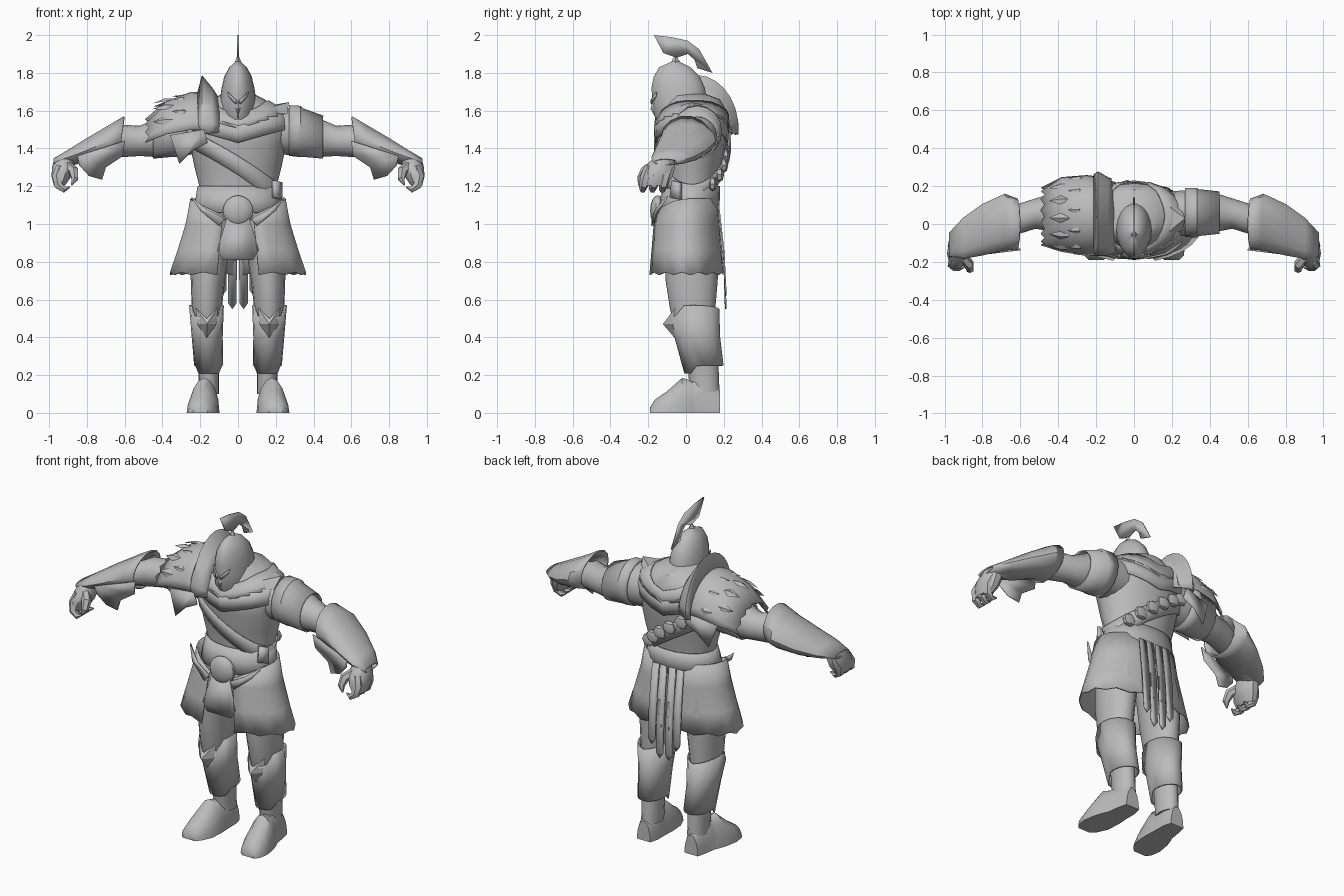
import bpy, bmesh, math
from mathutils import Vector

steel = bpy.data.materials.new("plain_grey")
steel.diffuse_color = (0.5, 0.5, 0.5, 1)


def finish(name, bm, thick=0, sx=1, smooth=38):
    """Turn a bmesh into an object, optionally flipped in x and thickened."""
    for v in bm.verts:
        v.co.x *= sx
    bmesh.ops.recalc_face_normals(bm, faces=bm.faces)
    me = bpy.data.meshes.new(name)
    bm.to_mesh(me)
    bm.free()
    me.materials.append(steel)
    ob = bpy.data.objects.new(name, me)
    bpy.context.collection.objects.link(ob)
    if thick:
        m = ob.modifiers.new("thickness", 'SOLIDIFY')
        m.thickness = thick
        m.offset = 0
    bpy.ops.object.select_all(action='DESELECT')
    ob.select_set(True)
    bpy.context.view_layer.objects.active = ob
    bpy.ops.object.shade_smooth_by_angle(angle=math.radians(smooth))


def tube(name, rings, axis='Z', n=16, arc=None, warp=None, thick=0, sx=1, rag=0):
    """Loft ellipses (t, u, v, ru, rv); open shell if arc or thick is given."""
    bm = bmesh.new()
    a0, a1 = arc or (0, 360)
    count = n + 1 if arc else n
    rows = []
    for k, (t, u, v, ru, rv) in enumerate(rings):
        row = []
        for i in range(count):
            a = math.radians(a0 + (a1 - a0) * i / n)
            p, q = u + ru * math.cos(a), v + rv * math.sin(a)
            s = t + (rag * (i % 2) if k == len(rings) - 1 else 0)
            co = {'Z': (p, q, s), 'X': (s, p, q), 'Y': (p, s, q)}[axis]
            row.append(bm.verts.new(warp(*co) if warp else co))
        rows.append(row)
    for r, s in zip(rows, rows[1:]):
        for i in range(n):
            j = (i + 1) % count
            bm.faces.new((r[i], r[j], s[j], s[i]))
    if not arc and not thick:
        bm.faces.new(rows[0])
        bm.faces.new(rows[-1])
    finish(name, bm, thick, sx)


def plate(name, pts, thick=0.008, sx=1):
    bm = bmesh.new()
    bm.faces.new([bm.verts.new(p) for p in pts])
    finish(name, bm, thick, sx)


def spike(name, pts, apex, sx=1):
    """Faceted pyramid over an outline."""
    bm = bmesh.new()
    vs = [bm.verts.new(p) for p in pts]
    top = bm.verts.new(apex)
    bm.faces.new(vs)
    for a, b in zip(vs, vs[1:] + vs[:1]):
        bm.faces.new((a, b, top))
    finish(name, bm, 0, sx, 20)


def claw(name, pts, radii, sx):
    """Tapered finger made from a bevelled path."""
    cu = bpy.data.curves.new(name, 'CURVE')
    cu.dimensions = '3D'
    cu.bevel_depth = 1
    cu.bevel_resolution = 1
    cu.use_fill_caps = True
    sp = cu.splines.new('POLY')
    sp.points.add(len(pts) - 1)
    for p, co, r in zip(sp.points, pts, radii):
        p.co = (*co, 1)
        p.radius = r
    tmp = bpy.data.objects.new("path", cu)
    bpy.context.collection.objects.link(tmp)
    bpy.context.view_layer.update()
    bm = bmesh.new()
    bm.from_mesh(bpy.data.meshes.new_from_object(tmp))
    bpy.data.objects.remove(tmp)
    finish(name, bm, 0, sx)


def ball(name, loc, scale, seg=14, rings=8):
    bm = bmesh.new()
    bmesh.ops.create_uvsphere(bm, u_segments=seg, v_segments=rings, radius=1)
    for v in bm.verts:
        v.co = Vector(loc) + v.co * Vector(scale)
    finish(name, bm)


# Torso
TORSO = [(1.02, 0, .02, .2, .135), (1.2, 0, .03, .205, .14), (1.3, 0, .03, .23, .16),
         (1.42, 0, .03, .255, .18), (1.52, 0, .03, .28, .188), (1.6, 0, .045, .235, .17),
         (1.66, 0, .04, .14, .14), (1.69, 0, 0, .08, .1)]
tube("torso", TORSO, n=20)


def on_torso(x, y, z, off=.006):
    """Move a point radially onto the torso surface."""
    for a, b in zip(TORSO, TORSO[1:]):
        if a[0] <= z <= b[0]:
            f = (z - a[0]) / (b[0] - a[0])
            c, rx, ry = (a[i] + f * (b[i] - a[i]) for i in (2, 3, 4))
            t = math.atan2((y - .03) / .7, x)
            return ((rx + off) * math.cos(t), c + (ry + off) * math.sin(t), z)
    return x, y, z


def droop(x, y, z):
    """Scarf hugging the torso, lowest at the middle."""
    return on_torso(x, y, z - .07 * max(0, 1 - abs(x) / .22), .008)


# Shoulder scarves, shoulder point, diagonal sash with pads on the back
tube("upper_scarf", [(1.65, 0, .03, .25, .175), (1.6, 0, .03, .25, .175), (1.575, 0, .03, .25, .175)],
     n=20, warp=droop, thick=.008)
tube("lower_scarf", [(1.59, 0, .03, .25, .175), (1.55, 0, .03, .25, .175), (1.5, 0, .03, .25, .175)],
     n=20, warp=lambda x, y, z: droop(x, y, z), thick=.008)
spike("shoulder_point", [(.1, -.11, 1.6), (.26, -.03, 1.58), (.24, .1, 1.58), (.12, .14, 1.62)], (.27, .03, 1.645))
tube("sash", [(1.36, 0, .03, .25, .175), (1.31, 0, .03, .25, .175), (1.26, 0, .03, .25, .175)],
     n=28, warp=lambda x, y, z: on_torso(x, y, z - .6 * x), thick=.008)
for i in range(6):
    x = -.17 + .068 * i
    p = on_torso(x, .03 + .17 * math.sqrt(1 - (x / .25) ** 2), 1.335 - .72 * x, .01)
    ball("back_pad", p, (.045, .024, .04), 6, 4)
tube("belt", [(1.2, 0, .03, .21, .146), (1.13, 0, .02, .222, .155), (1.06, 0, .01, .23, .16)], n=20, thick=.008)
plate("belt_pouch", [(.19, -.07, 1.23), (.225, -.03, 1.22), (.225, -.03, 1.13), (.19, -.08, 1.14)], .025)

# Helmet with ridge, brow slits, nose guard, knob and crest
tube("helmet", [(1.5, 0, .01, .085, .12), (1.58, 0, -.025, .098, .13), (1.65, 0, -.025, .097, .138),
                (1.72, 0, -.033, .087, .135), (1.78, 0, -.04, .073, .115), (1.83, 0, -.05, .047, .075),
                (1.86, 0, -.055, .012, .02)], n=18,
     warp=lambda x, y, z: (x, y - (.02 * (1 - abs(x) / .1) if y < -.1 else 0), z))
tube("neck_guard", [(1.68, 0, -.005, .095, .125), (1.63, 0, .015, .115, .145), (1.59, 0, .03, .14, .16)],
     arc=(-20, 200), thick=.008)
for s in (1, -1):
    plate("eye_slit", [(.008, -.185, 1.655), (.055, -.157, 1.70), (.05, -.159, 1.675), (.012, -.183, 1.635)], .008, s)
spike("nose_guard", [(-.03, -.16, 1.63), (0, -.175, 1.66), (.03, -.16, 1.63), (0, -.155, 1.55)], (0, -.188, 1.61))
spike("crest_knob", [(.022, -.055, 1.845), (0, -.025, 1.845), (-.022, -.055, 1.845), (0, -.085, 1.845)],
      (0, -.055, 1.9))
plate("crest", [(0, -.17, 2), (0, -.08, 1.99), (0, .01, 1.97), (0, .07, 1.925), (0, .14, 1.8), (0, .06, 1.825),
                (0, .045, 1.87), (0, .01, 1.9), (0, -.05, 1.88), (0, -.12, 1.905)], .01)


# Skirt panels open at the front, with folded lapels
def skirt_top(x, y, z):
    return (x, y, z - (.13 * (1 - abs(x) / .26) if z > 1.1 and y < 0 else 0))


for s in (1, -1):
    tube("skirt_panel", [(1.135, 0, 0, .25, .165), (1.0, 0, 0, .275, .176), (.86, 0, 0, .318, .188),
                         (.73, 0, 0, .358, .2)], arc=(-72, 86), n=12, warp=skirt_top, thick=.008, sx=s, rag=.015)
    plate("skirt_lapel", [(.25, -.1, 1.145), (.2, -.15, 1.07), (.1, -.178, .99),
                          (.07, -.178, 1.03), (.16, -.16, 1.075)], .01, s)
plate("front_tabard", [(-.06, -.165, 1.03), (.06, -.165, 1.03), (.11, -.178, .86), (.08, -.18, .81),
                       (-.08, -.18, .81), (-.11, -.178, .86)])
ball("buckle", (0, -.15, 1.07), (.082, .04, .082))
for x, low in ((-.083, .62), (-.03, .55), (.03, .55), (.083, .62)):
    plate("back_strip", [(x - .022, .172, 1.1), (x + .022, .172, 1.1), (x + .025, .2, .85),
                         (x + .022, .21, low + .03), (x, .21, low), (x - .022, .21, low + .03),
                         (x - .025, .2, .85)])


# Legs, greaves, knee guards and boots
def greave_edge(x, y, z):
    if z > .5:
        z += .02 * abs(x - .165) / .09 - (.05 if y < -.04 else 0)
    if z < .27 and y < .03:
        z -= .04
    return x, y, z


for s in (1, -1):
    tube("leg", [(1.06, .11, .02, .11, .13), (.85, .15, .03, .105, .14), (.7, .16, .03, .09, .138),
                 (.55, .165, .035, .08, .12), (.4, .165, .055, .07, .1), (.25, .155, .09, .055, .082),
                 (.1, .155, .1, .055, .078)], sx=s)
    tube("greave", [(.55, .167, .04, .088, .132), (.4, .163, .06, .078, .117), (.25, .155, .095, .073, .1)],
         warp=greave_edge, thick=.008, sx=s)
    spike("knee_guard", [(.105, -.055, .56), (.165, -.1, .5), (.225, -.055, .56), (.215, -.07, .47),
                         (.165, -.05, .385), (.115, -.07, .47)], (.165, -.122, .47), s)
    tube("boot", [(-.19, .2, 0, .04, .03), (-.165, .198, 0, .065, .07), (-.1, .188, 0, .084, .115),
                  (-.02, .178, 0, .08, .185), (.03, .17, 0, .07, .17), (.05, .166, 0, .064, .19),
                  (.13, .16, 0, .058, .18), (.18, .16, 0, .045, .12)], axis='Y',
         warp=lambda x, y, z: (x, y, max(z, 0)), sx=s)

# Arms, sleeves, flared bracers and clawed hands
for s in (1, -1):
    tube("arm", [(.16, .05, 1.49, .12, .12), (.3, .06, 1.49, .12, .125), (.44, .06, 1.455, .1, .1),
                 (.52, .055, 1.44, .08, .08), (.6, .03, 1.44, .08, .085), (.75, -.02, 1.4, .08, .055),
                 (.93, -.11, 1.33, .05, .035)], axis='X', sx=s)
    tube("sleeve", [(.27, .06, 1.495, .125, .13), (.33, .06, 1.49, .127, .132), (.34, .06, 1.485, .12, .125),
                    (.45, .06, 1.46, .108, .11)], axis='X', thick=.008, sx=s)
    tube("bracer", [(.615, 0, 1.46, .13, .11), (.68, .01, 1.44, .146, .088), (.8, -.03, 1.39, .132, .062),
                    (.9, -.075, 1.353, .105, .036), (.975, -.11, 1.33, .06, .014)], axis='X', n=14,
         warp=lambda x, y, z: (x - .12 * (z - 1.46) if x < .7 else x, y, z), thick=.008, sx=s)
    plate("bracer_flap", [(.6, -.135, 1.44), (.85, -.165, 1.36), (.84, -.155, 1.31), (.79, -.14, 1.255),
                          (.72, -.13, 1.235), (.7, -.13, 1.3), (.61, -.125, 1.36)], .008, s)
    tube("palm", [(1.35, .92, -.12, .05, .055), (1.3, .925, -.14, .06, .085), (1.25, .935, -.155, .052, .088),
                  (1.205, .945, -.165, .03, .07)], n=10, sx=s)
    for k in range(3):
        y = -.09 - .052 * k
        claw("finger", [(.94, y, 1.3), (.958, y - .02, 1.25), (.95, y - .03, 1.205), (.92, y - .035, 1.182),
                        (.89, y - .03, 1.195)], [.026, .028, .025, .018, .004], s)
    claw("thumb", [(.91, -.17, 1.31), (.87, -.215, 1.28), (.865, -.24, 1.24), (.88, -.25, 1.205)],
         [.028, .028, .02, .004], s)

# Large shoulder guard on one side: shell, flared collar, flaps and diamond studs
tube("shoulder_shell", [(.12, .04, 1.48, .2, .21), (.25, .045, 1.48, .21, .215), (.38, .05, 1.46, .195, .185),
                        (.49, .04, 1.42, .15, .135)], axis='X', arc=(5, 175), n=14, thick=.008, sx=-1, rag=-.02)
tube("shoulder_collar", [(.1, .03, 1.5, .18, .16), (.14, .04, 1.5, .205, .22), (.19, .055, 1.5, .22, .285),
                         (.21, .05, 1.49, .21, .21)], axis='X', arc=(-5, 185), n=14, thick=.008, sx=-1)
for y in (-.165, .235):
    plate("shoulder_flap", [(-.36, y * .85, 1.47), (-.18, y, 1.5), (-.16, y, 1.43), (-.24, y, 1.39),
                            (-.31, y * .95, 1.32)])
for row, (x0, rad, tilt) in enumerate(((.29, .208, .006), (.39, .186, -.012))):
    for i in range(5):
        a = math.radians(22 + 30 * i + 12 * row)
        out = Vector((0, math.cos(a), math.sin(a)))
        side = Vector((0, -math.sin(a), math.cos(a))) * .026
        base = Vector((-x0, .045, 1.465)) + out * rad
        tip = Vector((-.06, 0, 0)) + out * tilt
        spike("shoulder_stud", [base - tip, base + side, base + tip, base - side], base + out * .014)
